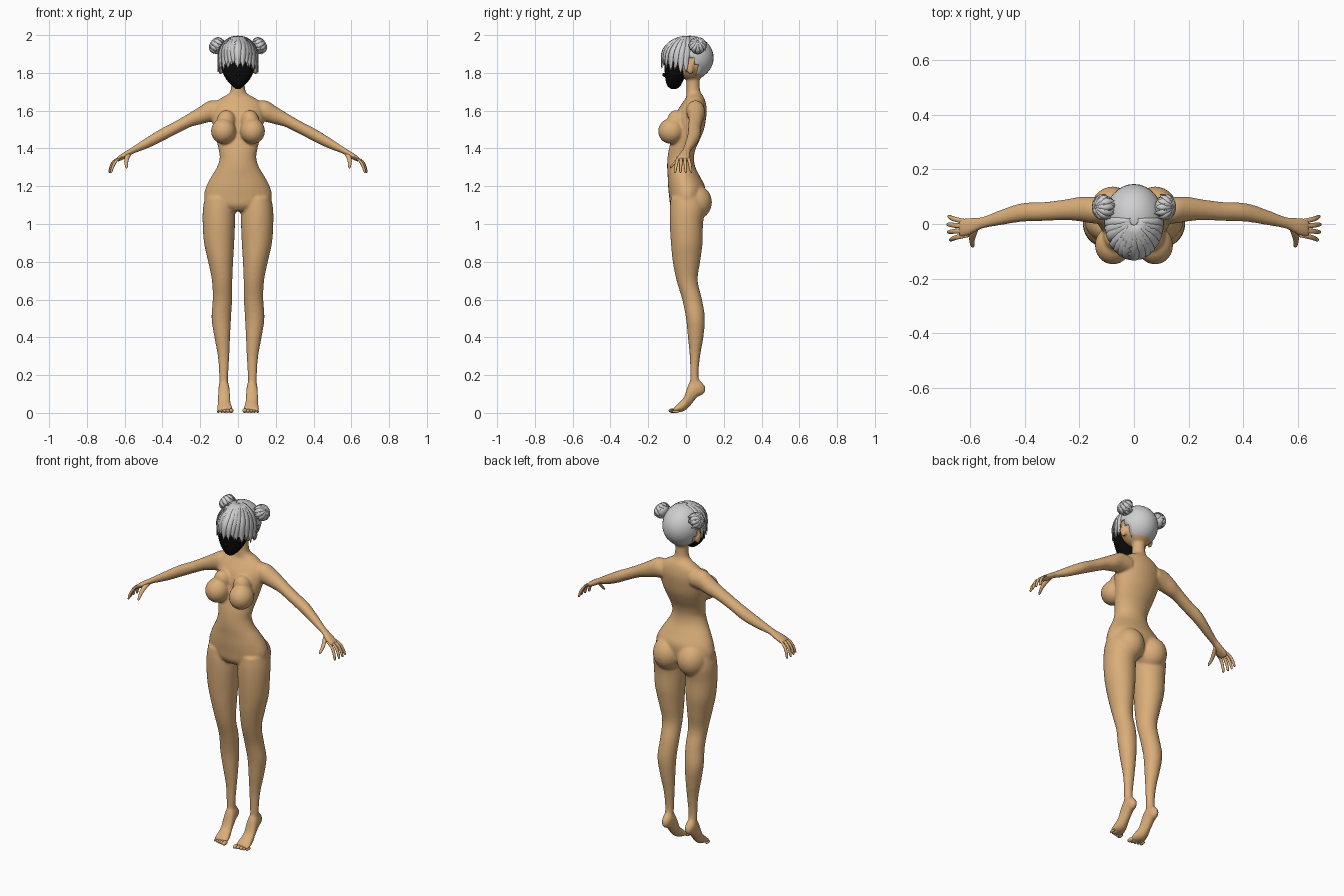
import bpy, bmesh, math, random
from mathutils import Matrix, Vector

random.seed(4)
if "Cube" in bpy.data.objects:
    bpy.data.objects.remove(bpy.data.objects["Cube"])


def material(name, rgb, rough=0.7):
    m = bpy.data.materials.new(name)
    m.use_nodes = True
    m.diffuse_color = (*rgb, 1)
    node = m.node_tree.nodes["Principled BSDF"]
    node.inputs["Base Color"].default_value = (*rgb, 1)
    node.inputs["Roughness"].default_value = rough
    return m


skin = material("warm skin", (0.70, 0.42, 0.19))
silver = material("silver hair", (0.62, 0.62, 0.63))
black = material("black face", (0.003, 0.003, 0.003))


def finish(bm, name, mat, smooth=True, fix=True):
    if fix:
        bmesh.ops.recalc_face_normals(bm, faces=bm.faces)
    me = bpy.data.meshes.new(name)
    bm.to_mesh(me)
    bm.free()
    me.materials.append(mat)
    for p in me.polygons:
        p.use_smooth = smooth
    ob = bpy.data.objects.new(name, me)
    bpy.context.collection.objects.link(ob)
    return ob


def spline(rows, steps):
    """Catmull-Rom through the rows of a section table."""
    out = []
    for i in range(len(rows) - 1):
        a, b, c, d = (rows[max(0, min(len(rows) - 1, i + k))] for k in (-1, 0, 1, 2))
        for s in range(steps):
            t = s / steps
            out.append([q + t / 2 * (r - p + t * (2 * p - 5 * q + 4 * r - w + t * (3 * (q - r) + w - p)))
                        for p, q, r, w in zip(a, b, c, d)])
    return out + [list(rows[-1])]


def loft(bm, axis, rows, side=1, n=28, steps=4):
    """Oval sections: position on the axis, then low/high edges on the other two."""
    rings = []
    for t, a0, a1, b0, b1 in spline(rows, steps):
        ring = []
        for k in range(n):
            u = math.tau * k / n
            co = [(a0 + a1) / 2 + (a1 - a0) / 2 * math.cos(u),
                  (b0 + b1) / 2 + (b1 - b0) / 2 * math.sin(u)]
            co.insert("xyz".index(axis), t)
            ring.append(bm.verts.new((co[0] * side, co[1], co[2])))
        rings.append(ring)
    for p, q in zip(rings, rings[1:]):
        for k in range(n):
            bm.faces.new((p[k], p[k - 1], q[k - 1], q[k]))
    bm.faces.new(rings[0])
    bm.faces.new(rings[-1][::-1])


def ball(bm, centre, radii, tilt=0):
    m = Matrix.Translation(centre) @ Matrix.Rotation(tilt, 4, 'X') @ Matrix.Diagonal((*radii, 1))
    return bmesh.ops.create_uvsphere(bm, u_segments=32, v_segments=20, radius=1, matrix=m)["verts"]


# Section tables
torso = [(1.07, -.10, .10, -.06, .07), (1.10, -.165, .165, -.083, .09), (1.15, -.18, .18, -.09, .10),
         (1.20, -.168, .168, -.095, .10), (1.25, -.142, .142, -.097, .075), (1.30, -.112, .112, -.10, .05),
         (1.35, -.097, .097, -.098, .042), (1.40, -.104, .104, -.09, .052), (1.45, -.116, .116, -.077, .075),
         (1.50, -.128, .128, -.067, .095), (1.55, -.138, .138, -.06, .105), (1.60, -.138, .138, -.045, .11),
         (1.64, -.125, .125, -.02, .105), (1.67, -.085, .085, 0, .095), (1.69, -.05, .05, .002, .082),
         (1.72, -.037, .037, .003, .073), (1.80, -.037, .037, .003, .073)]
leg = [(1.14, .03, .175, -.08, .09), (1.08, .017, .186, -.086, .10), (1.0, .016, .187, -.086, .09),
       (.9, .02, .18, -.08, .088), (.8, .026, .158, -.07, .075), (.7, .03, .138, -.05, .062),
       (.6, .031, .134, -.02, .085), (.5, .037, .14, 0, .10), (.4, .042, .125, .01, .092),
       (.3, .046, .107, .02, .075), (.2, .052, .10, .022, .066), (.13, .052, .10, .02, .08)]
foot = [(.102, .065, .085, .11, .14), (.085, .053, .097, .095, .16), (.06, .047, .103, .083, .18),
        (.02, .043, .105, .035, .165), (-.01, .038, .108, .01, .085), (-.04, .03, .111, .002, .052),
        (-.066, .028, .111, .002, .026)]
arm = [(.09, 0, .10, 1.55, 1.65), (.15, .002, .10, 1.54, 1.653), (.20, .01, .099, 1.527, 1.623),
       (.25, .014, .09, 1.514, 1.592), (.33, .011, .08, 1.475, 1.545), (.41, .008, .076, 1.433, 1.503),
       (.48, -.003, .054, 1.40, 1.46), (.55, -.016, .027, 1.374, 1.414), (.58, -.03, .025, 1.357, 1.394),
       (.61, -.045, .022, 1.34, 1.376), (.64, -.048, .018, 1.328, 1.354)]
face = [(1.716, -.08, -.05), (1.73, -.098, -.03), (1.76, -.108, -.015), (1.80, -.112, .005),
        (1.84, -.115, .012), (1.88, -.108, .012)]
face_width = (.012, .030, .058, .080, .090, .088)

# Body: overlapping lofts fused into one smooth skin
bm = bmesh.new()
loft(bm, "z", torso)
ball(bm, (0, .03, 1.86), (.094, .10, .10))
for s in (1, -1):
    loft(bm, "z", leg, s)
    loft(bm, "y", foot, s)
    loft(bm, "x", arm, s)
    ball(bm, (s * .077, -.078, 1.492), (.066, .070, .068), .25)
    ball(bm, (s * .062, -.045, 1.545), (.05, .05, .06), .5)
    ball(bm, (s * .078, .045, 1.115), (.084, .092, .095))
    ball(bm, (s * .093, .02, 1.825), (.014, .020, .034), .2)
body = finish(bm, "body", skin)
remesh = body.modifiers.new("fuse", 'REMESH')
remesh.mode = 'VOXEL'
remesh.voxel_size = .0065
remesh.use_smooth_shade = True
soften = body.modifiers.new("soften", 'SMOOTH')
soften.factor = .5
soften.iterations = 8

# Fingers, thumbs and toes
for s, label in ((1, "left"), (-1, "right")):
    bm = bmesh.new()
    for i in range(4):
        y0, y1 = .010 - .017 * i, .028 - .029 * i
        reach = (0, .004, .002, -.006)[i]
        rows = []
        for t, x, z, r in ((0, .615, 1.358, .008), (.35, .650, 1.335, .009), (.7, .668, 1.305, .008),
                           (.95, .676, 1.277, .006), (1, .677, 1.271, .002)):
            y = y0 + (y1 - y0) * t
            rows.append((z, x + reach - r, x + reach + r, y - r, y + r))
        loft(bm, "z", rows, s, 12, 3)
    thumb = []
    for y, x, z, r in ((-.005, .575, 1.375, .012), (-.035, .587, 1.352, .013), (-.06, .592, 1.325, .010),
                       (-.08, .590, 1.303, .007), (-.086, .589, 1.297, .002)):
        thumb.append((y, x - r, x + r, z - r, z + r))
    loft(bm, "y", thumb, s, 12, 3)
    finish(bm, label + "_fingers", skin)

    bm = bmesh.new()
    for i in range(5):
        r = .012 - .0012 * i
        ball(bm, (s * (.036 + .0170 * i), -.072 + .0045 * i, r), (r, .020, r))
    finish(bm, label + "_toes", skin)

# Face mask
bm = bmesh.new()
loft(bm, "z", [(z, -w, w, y0, y1) for (z, y0, y1), w in zip(face, face_width)])
ball(bm, (0, -.112, 1.79), (.009, .013, .011))
finish(bm, "face", black)

# Hair cap, trimmed around the ears and face
bm = bmesh.new()
ball(bm, (0, .022, 1.88), (.108, .124, .117))
low = [v for v in bm.verts if v.co.z < (1.768 if v.co.y > .045 else 1.865)]
bmesh.ops.delete(bm, geom=low, context='VERTS')
cap = finish(bm, "hair_cap", silver)
cap.modifiers.new("thickness", 'SOLIDIFY').thickness = .006


def lock(bm, m, radii, theta, start, end, width, lift=.006):
    """Pointed, ridged strand draped over an ellipsoid and hanging past its equator."""
    rows, n = [], 9
    for i in range(n + 1):
        t = i / n
        phi = start + (end - start) * t
        flat = math.sin(min(phi, 1.45))
        half = width * min(1, .35 + 1.6 * t) * (1 - t ** 4) + .0006
        row = []
        for k in (-1, 0, 1):
            out = Vector((math.sin(theta), -math.cos(theta), 0))
            across = Vector((math.cos(theta), math.sin(theta), 0))
            p = Vector((out.x * radii[0] * flat, out.y * radii[1] * flat, radii[2] * math.cos(phi)))
            p += across * half * k + out * lift * (1 - abs(k)) * (1 - t)
            row.append(bm.verts.new(m @ p))
        rows.append(row)
    for a, b in zip(rows, rows[1:]):
        for k in (0, 1):
            bm.faces.new((a[k], b[k], b[k + 1], a[k + 1]))


# Fringe and side locks
bm = bmesh.new()
crown = Matrix.Translation((0, .015, 1.88))
for layer in (0, 1):
    count = 15 - layer
    for i in range(count):
        theta = math.radians(-84 + 168 * i / (count - 1)) + random.uniform(-.04, .04)
        sideways = abs(math.sin(theta))
        end = 1.95 + .42 * sideways ** 4 + random.uniform(-.12, .15)
        grow = 1 - .03 * layer
        lock(bm, crown, (.109 * grow, .148 * grow, .117), theta, .12, end, .021)
fringe = finish(bm, "fringe", silver, fix=False)
fringe.modifiers.new("thickness", 'SOLIDIFY').thickness = .003

# Hair buns wrapped in locks with loose tips
for s, label in ((1, "left"), (-1, "right")):
    m = Matrix.Translation((s * .113, .062, 1.945)) @ Matrix.Rotation(s * .95, 4, 'Y')
    bm = bmesh.new()
    bmesh.ops.create_uvsphere(bm, u_segments=20, v_segments=12, radius=1,
                              matrix=m @ Matrix.Diagonal((.040, .042, .034, 1)))
    finish(bm, label + "_bun", silver)
    bm = bmesh.new()
    for i in range(12):
        lock(bm, m, (.045, .047, .036), math.tau * i / 12, .1, random.uniform(1.7, 2.3), .013, .005)
    for i in range(5):
        spin = m @ Matrix.Rotation(random.uniform(0, 6), 4, 'Z') @ Matrix.Rotation(1.2, 4, 'X')
        lock(bm, spin, (.046, .044, .042), 0, .2, 2.0, .009, .004)
    tufts = finish(bm, label + "_bun_locks", silver, fix=False)
    tufts.modifiers.new("thickness", 'SOLIDIFY').thickness = .003
